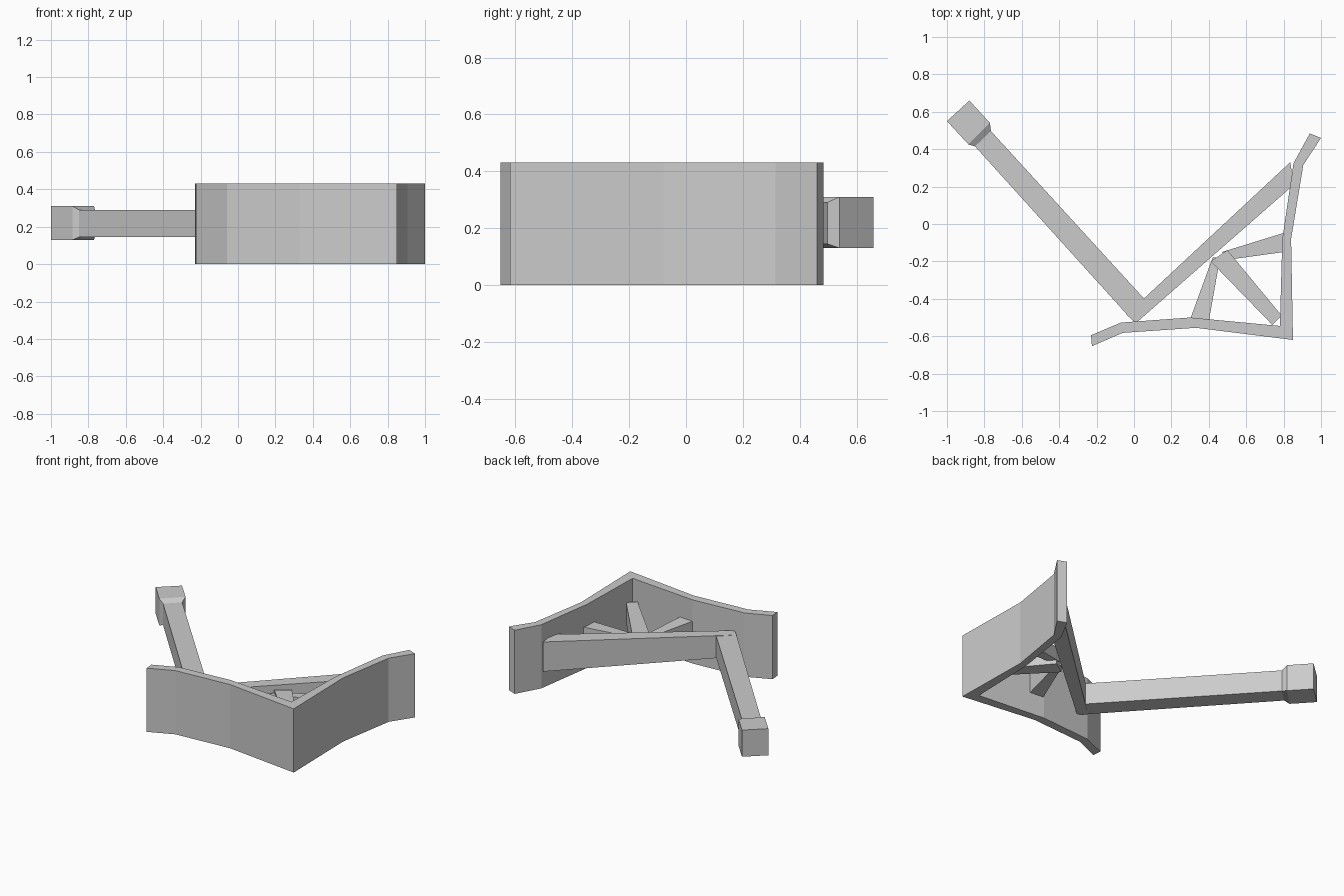
import bpy
import bmesh

cube = bpy.data.objects.get("Cube")
if cube:
    bpy.data.objects.remove(cube, do_unlink=True)

grey = bpy.data.materials.new("light grey")
grey.use_nodes = True
colour = (0.6, 0.6, 0.6, 1)
grey.diffuse_color = colour
grey.node_tree.nodes["Principled BSDF"].inputs["Base Color"].default_value = colour


def loft(name, sections):
    """Flat-sided bar through upright rectangles, each (left xy, right xy, bottom, top)."""
    bm = bmesh.new()
    rings = []
    for left, right, low, high in sections:
        corners = [(*left, low), (*right, low), (*right, high), (*left, high)]
        rings.append([bm.verts.new(c) for c in corners])
    for a, b in zip(rings, rings[1:]):
        for i in range(4):
            j = (i + 1) % 4
            bm.faces.new((a[i], a[j], b[j], b[i]))
    bm.faces.new(rings[0])
    bm.faces.new(rings[-1])
    bmesh.ops.recalc_face_normals(bm, faces=bm.faces)
    mesh = bpy.data.meshes.new(name)
    bm.to_mesh(mesh)
    bm.free()
    mesh.materials.append(grey)
    obj = bpy.data.objects.new(name, mesh)
    bpy.context.collection.objects.link(obj)
    return obj


# Bent V-shaped blade: outer and inner edge points from one tip to the other
outer = [(-0.225, -0.653), (-0.06, -0.582), (0.33, -0.555), (0.85, -0.62),
         (0.84, -0.08), (0.905, 0.315), (1.0, 0.46)]
inner = [(-0.23, -0.595), (-0.07, -0.527), (0.30, -0.50), (0.78, -0.545),
         (0.793, -0.08), (0.853, 0.325), (0.94, 0.484)]
loft("blade", [(a, b, 0, 0.43) for a, b in zip(outer, inner)])

# Cross beam, thicker towards its far end
loft("cross_beam", [((-0.04, -0.485), (0.01, -0.53), 0.145, 0.29),
                    ((0.835, 0.33), (0.855, 0.21), 0.12, 0.32)])

# Braces widening from the beam to the blade
braces = {
    "front_brace": ((0.42, -0.18), (0.46, -0.18), (0.30, -0.51), (0.40, -0.52)),
    "side_brace": ((0.47, -0.15), (0.51, -0.19), (0.80, -0.048), (0.80, -0.15)),
}
for name, (a, b, c, d) in braces.items():
    loft(name, [(a, b, 0.18, 0.26), (c, d, 0.145, 0.285)])
loft("corner_brace", [((0.41, -0.20), (0.50, -0.14), 0.15, 0.28),
                      ((0.74, -0.54), (0.79, -0.49), 0.15, 0.285)])

# Long arm flaring into a square end block
loft("arm", [((-0.035, -0.487), (0.055, -0.40), 0.145, 0.29),
             ((-0.85, 0.415), (-0.765, 0.497), 0.145, 0.29),
             ((-0.885, 0.425), (-0.77, 0.54), 0.13, 0.31),
             ((-1.0, 0.55), (-0.88, 0.66), 0.13, 0.31)])
